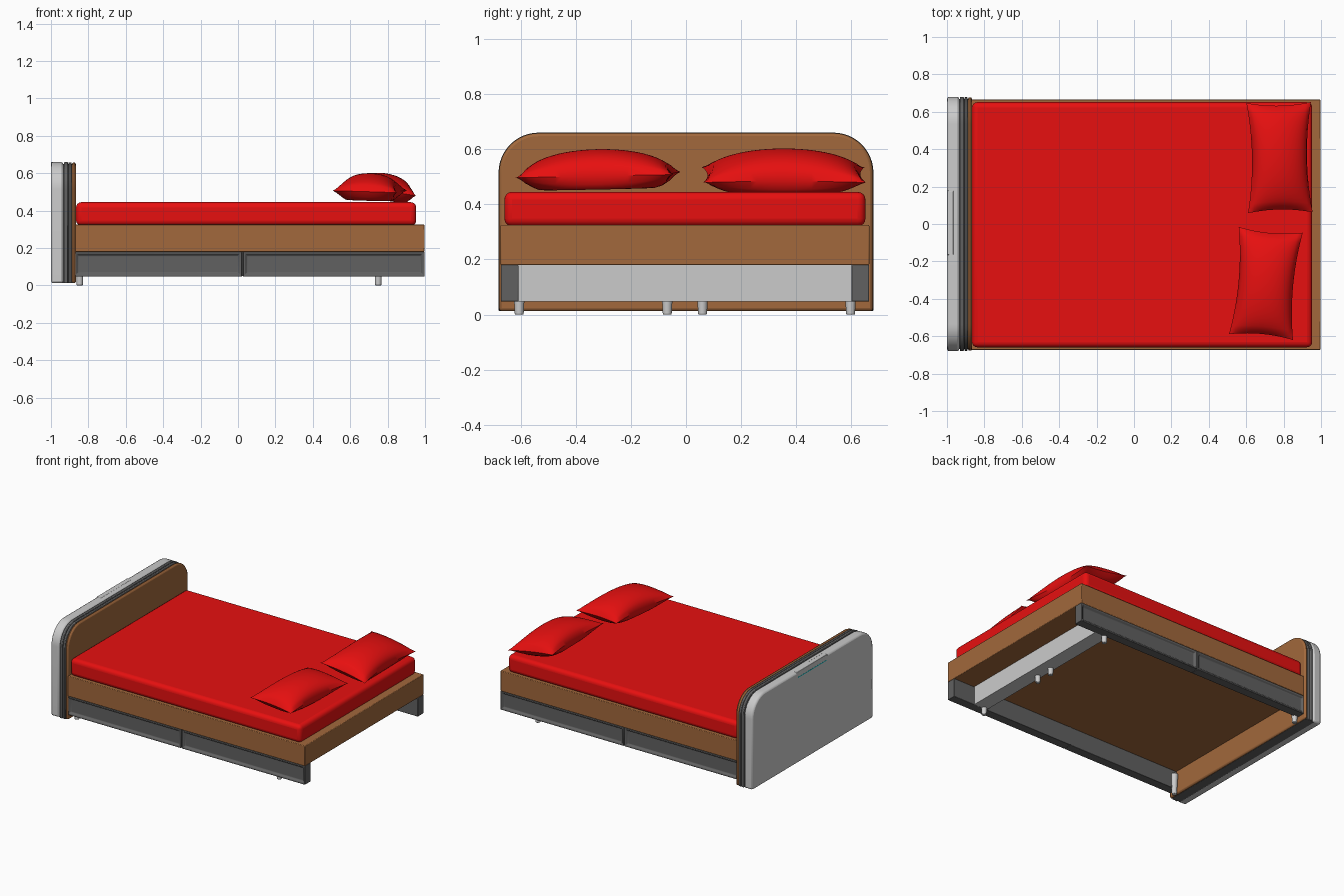
import bpy, bmesh, math
from mathutils import Matrix, Vector

if "Cube" in bpy.data.objects:
    bpy.data.objects.remove(bpy.data.objects["Cube"])

CY = -0.004  # centre of the bed frame across its width


def material(name, rgb):
    m = bpy.data.materials.new(name)
    m.diffuse_color = (*rgb, 1)
    m.use_nodes = True
    m.node_tree.nodes["Principled BSDF"].inputs["Base Color"].default_value = m.diffuse_color
    return m


WOOD = material("wood", (0.36, 0.14, 0.045))
RED = material("red_fabric", (0.8, 0.005, 0.005))
DARK = material("dark_grey", (0.12, 0.12, 0.12))
CYAN = material("cyan_strip", (0.0, 0.6, 0.65))


def finish(name, bm, mat=None, bevel=0, segments=2):
    bmesh.ops.recalc_face_normals(bm, faces=bm.faces)
    me = bpy.data.meshes.new(name)
    bm.to_mesh(me)
    bm.free()
    ob = bpy.data.objects.new(name, me)
    bpy.context.collection.objects.link(ob)
    if mat:
        me.materials.append(mat)
    if bevel:
        b = ob.modifiers.new("bevel", 'BEVEL')
        b.width, b.segments = bevel, segments
        b.limit_method, b.angle_limit = 'ANGLE', math.radians(35)
    bpy.ops.object.select_all(action='DESELECT')
    ob.select_set(True)
    bpy.context.view_layer.objects.active = ob
    bpy.ops.object.shade_smooth_by_angle(angle=math.radians(35))
    return ob


def box_mesh(x, y, z):
    bm = bmesh.new()
    bmesh.ops.create_cube(bm, size=1)
    for v in bm.verts:
        v.co = Vector(((r[0] + r[1]) / 2 + c * (r[1] - r[0])) for r, c in zip((x, y, z), v.co))
    return bm


def box(name, x, y, z, mat=None, bevel=0, segments=2):
    return finish(name, box_mesh(x, y, z), mat, bevel, segments)


# Headboard layers: an arch-topped outline extruded along x
def arch(name, x0, x1, inset=0, mat=None, bevel=0, segments=2):
    w, top, r, n = 0.68 - inset, 0.66 - inset, 0.145 - inset, 12
    pts = [(-w, 0.012), (w, 0.012)]
    for cy, start in ((w - r, 0), (r - w, 90)):
        for i in range(n + 1):
            a = math.radians(start + 90 * i / n)
            pts.append((cy + r * math.cos(a), top - r + r * math.sin(a)))
    bm = bmesh.new()
    face = bm.faces.new([bm.verts.new((x0, y, z)) for y, z in pts])
    ext = bmesh.ops.extrude_face_region(bm, geom=[face])
    verts = [g for g in ext["geom"] if isinstance(g, bmesh.types.BMVert)]
    bmesh.ops.translate(bm, verts=verts, vec=(x1 - x0, 0, 0))
    return finish(name, bm, mat, bevel, segments)


arch("headboard_back_shell", -1.0, -0.934, 0, None, 0.012)
arch("headboard_core", -0.95, -0.88, 0.012, DARK)
arch("headboard_dark_band", -0.93, -0.91, 0, DARK, 0.004)
arch("headboard_dark_rim", -0.907, -0.89, 0.002, DARK, 0.004)
arch("headboard_wood_panel", -0.888, -0.866, 0.002, WOOD, 0.011)
box("headboard_top_plate", (-1.0, -0.965), (-0.165, 0.178), (0.622, 0.661), None, 0.003)
box("headboard_light_strip", (-1.001, -0.99), (-0.155, 0.168), (0.618, 0.623), CYAN)

# Bed frame and mattress
box("bed_frame", (-0.88, 0.998), (-0.669 + CY, 0.669 + CY), (0.18, 0.325), WOOD, 0.004)
box("mattress", (-0.866, 0.953), (-0.655 + CY, 0.655 + CY), (0.32, 0.445), RED, 0.028, 4)

# Drawers on both sides, with recessed fronts
for side, label in ((-1, "front"), (1, "back")):
    for i, xr in enumerate(((-0.876, 0.021), (0.027, 0.998))):
        ys = sorted((side * 0.604 + CY, side * 0.668 + CY))
        bm = box_mesh(xr, ys, (0.047, 0.18))
        bmesh.ops.recalc_face_normals(bm, faces=bm.faces)
        bm.normal_update()
        face = next(f for f in bm.faces if f.normal.y * side > 0.9)
        bmesh.ops.inset_region(bm, faces=[face], thickness=0.014)
        bmesh.ops.inset_region(bm, faces=[face], thickness=0.016, depth=-0.012)
        finish(f"{label}_drawer_{i + 1}", bm, DARK, 0.003)
    box(f"{label}_drawer_divider", (0.015, 0.035), sorted((side * 0.604 + CY, side * 0.655 + CY)),
        (0.05, 0.18), DARK)

# Foot beam and tapered legs
box("foot_beam", (0.725, 0.83), (-0.606 + CY, 0.606 + CY), (0.048, 0.181))
spots = [(0.75, s * y) for y in (0.601, 0.064) for s in (-1, 1)] + [(-0.846, s * 0.601) for s in (-1, 1)]
for i, (x, y) in enumerate(spots):
    bm = bmesh.new()
    bmesh.ops.create_cone(bm, cap_ends=True, segments=20, radius1=0.016, radius2=0.024, depth=0.15,
                          matrix=Matrix.Translation((x, y + CY, 0.075)))
    finish(f"leg_{i + 1}", bm, None, 0.003)


# Pillows: two puffed sheets joined at a pinched seam
def pillow(name, loc, size, rot):
    n = 24
    bm = bmesh.new()
    for side in (1, -1):
        g = bmesh.ops.create_grid(bm, x_segments=n, y_segments=n, size=1)
        for v in g["verts"]:
            u, w = v.co.x, v.co.y
            puff = max(0, (1 - u * u) * (1 - w * w)) ** 0.55
            z = 0.093 * puff if side > 0 else -min(0.05, 0.085 * puff)
            v.co = (size[0] * u * (1 - 0.15 * (1 - w * w) * u * u),
                    size[1] * w * (1 - 0.06 * (1 - u * u) * w * w), z)
    bmesh.ops.remove_doubles(bm, verts=bm.verts, dist=0.0005)
    ob = finish(name, bm, RED)
    ob.location, ob.rotation_euler = loc, rot


pillow("back_pillow", (0.778, 0.355, 0.507), (0.175, 0.295), (0, 0.16, 0.015))
pillow("front_pillow", (0.705, -0.318, 0.507), (0.172, 0.288), (0.02, 0.03, -0.09))
